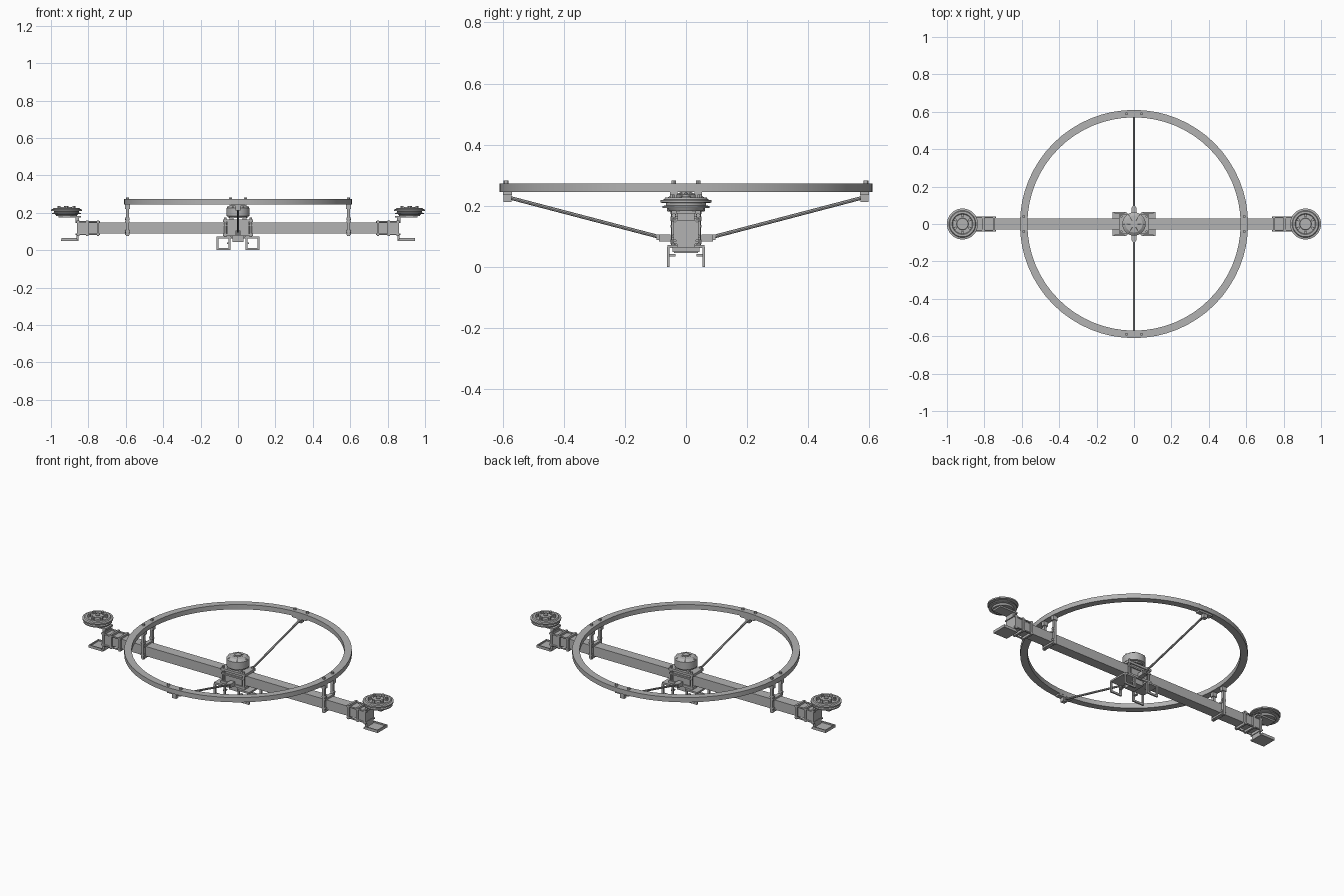
import bpy, bmesh, math
from mathutils import Vector, Matrix

cube = bpy.data.objects.get("Cube")
if cube:
    bpy.data.objects.remove(cube, do_unlink=True)

grey = bpy.data.materials.new("plain grey")
grey.use_nodes = True
grey.diffuse_color = (0.45, 0.45, 0.45, 1)
for node in grey.node_tree.nodes:
    if node.type == 'BSDF_PRINCIPLED':
        node.inputs["Base Color"].default_value = (0.45, 0.45, 0.45, 1)
        node.inputs["Roughness"].default_value = 0.6

parts = []
SIDES = (-1, 1)


def finish(name, bm):
    bmesh.ops.recalc_face_normals(bm, faces=bm.faces)
    me = bpy.data.meshes.new(name)
    bm.to_mesh(me)
    bm.free()
    me.materials.append(grey)
    ob = bpy.data.objects.new(name, me)
    bpy.context.collection.objects.link(ob)
    parts.append(ob)
    return ob


def box(name, x, y, z):
    """Box from a (low, high) range on each axis."""
    bm = bmesh.new()
    size = [abs(r[1] - r[0]) for r in (x, y, z)]
    mid = [(r[0] + r[1]) / 2 for r in (x, y, z)]
    bmesh.ops.create_cube(bm, size=1, matrix=Matrix.Translation(mid) @ Matrix.Diagonal((*size, 1)))
    return finish(name, bm)


def span(s, a, b):
    return (s * a, s * b)


def rod(name, a, b, radius, sides=12):
    a, b = Vector(a), Vector(b)
    turn = (b - a).to_track_quat('Z', 'Y').to_matrix().to_4x4()
    bm = bmesh.new()
    bmesh.ops.create_cone(bm, cap_ends=True, segments=sides, radius1=radius, radius2=radius,
                          depth=(b - a).length, matrix=Matrix.Translation((a + b) / 2) @ turn)
    return finish(name, bm)


def lathe(name, profile, centre=(0, 0, 0), steps=48, closed=False):
    bm = bmesh.new()
    vs = [bm.verts.new((r, 0, z)) for r, z in profile]
    es = [bm.edges.new(p) for p in zip(vs, vs[1:])]
    if closed:
        es.append(bm.edges.new((vs[-1], vs[0])))
    bmesh.ops.spin(bm, geom=vs + es, cent=(0, 0, 0), axis=(0, 0, 1), angle=math.tau, steps=steps)
    bmesh.ops.remove_doubles(bm, verts=bm.verts, dist=1e-5)
    bmesh.ops.translate(bm, verts=bm.verts, vec=centre)
    return finish(name, bm)


# Main beam and guard ring
box("main_beam", (-0.85, 0.85), (-0.03, 0.03), (0.09, 0.147))
lathe("guard_ring", [(0.57, 0.245), (0.61, 0.245), (0.61, 0.273), (0.57, 0.273)], steps=64, closed=True)

# Ring posts clamped on the beam
for s in SIDES:
    for t in SIDES:
        y = t * 0.04
        box("ring_post", span(s, 0.584, 0.598), (y - 0.008, y + 0.008), (0.075, 0.245))
        box("post_foot", span(s, 0.577, 0.605), (y - 0.012, y + 0.012), (0.22, 0.245))
        rod("ring_bolt", (s * 0.59, y, 0.27), (s * 0.59, y, 0.283), 0.008)
        for z in (0.1, 0.168):
            rod("post_bolt", (s * 0.58, y, z), (s * 0.605, y, z), 0.007)
    for z in (0.08, 0.148):
        box("post_clamp_bar", span(s, 0.58, 0.603), (-0.046, 0.046), (z, z + 0.01))

# Diagonal struts with their end brackets
for t in SIDES:
    rod("strut", (0, t * 0.07, 0.093), (0, t * 0.585, 0.228), 0.006, 8)
    box("strut_outer_bracket", (-0.045, 0.045), span(t, 0.57, 0.6), (0.235, 0.246))
    box("strut_outer_lug", (-0.013, 0.013), span(t, 0.572, 0.597), (0.212, 0.236))
    box("strut_inner_bracket", (-0.014, 0.014), span(t, 0.05, 0.088), (0.082, 0.106))
    box("strut_inner_sleeve", (-0.009, 0.009), span(t, 0.085, 0.097), (0.087, 0.106))
    for s in SIDES:
        rod("ring_bolt", (s * 0.04, t * 0.59, 0.27), (s * 0.04, t * 0.59, 0.283), 0.008)

# Centre clamp around the beam
for z in (0.075, 0.15):
    box("centre_plate", (-0.08, 0.08), (-0.05, 0.05), (z, z + 0.014))
for t in SIDES:
    box("centre_cheek", (-0.055, 0.055), span(t, 0.031, 0.043), (0.088, 0.151))
    box("centre_rail", (-0.075, 0.075), span(t, 0.04, 0.05), (0.128, 0.137))
    for s in SIDES:
        rod("centre_bolt", (s * 0.068, t * 0.042, 0.068), (s * 0.068, t * 0.042, 0.175), 0.007)
        box("motor_standoff", span(s, 0.025, 0.045), span(t, 0.02, 0.038), (0.163, 0.178))
box("centre_battery", (-0.03, 0.03), (-0.04, 0.04), (0.045, 0.076))

# Centre motor with a ribbed bell
lathe("centre_motor", [(0, 0.172), (0.05, 0.172), (0.05, 0.18), (0.062, 0.182), (0.062, 0.225),
                       (0.045, 0.237), (0.018, 0.239), (0.018, 0.246), (0, 0.246)])
for i in range(6):
    a = i * math.tau / 6
    c, d = math.cos(a), math.sin(a)
    rod("motor_bell_rib", (c * 0.015, d * 0.015, 0.24), (c * 0.058, d * 0.058, 0.228), 0.005, 6)

# Landing feet, four open frames under a pair of plates
for s in SIDES:
    box("foot_plate", span(s, 0.035, 0.115), (-0.06, 0.06), (0.062, 0.072))
    for t in SIDES:
        y = span(t, 0.054, 0.063)
        box("foot_outer_leg", span(s, 0.104, 0.115), y, (0, 0.064))
        box("foot_inner_leg", span(s, 0.04, 0.051), y, (0, 0.064))
        box("foot_bottom_bar", span(s, 0.04, 0.115), y, (0, 0.011))
        box("foot_tab", span(s, 0.045, 0.058), span(t, 0.035, 0.056), (0.034, 0.041))
box("foot_bridge", (-0.04, 0.04), (-0.025, 0.025), (0.062, 0.076))

# Beam end assemblies
for s in SIDES:
    for x in (0.742, 0.8, 0.85):
        for t in SIDES:
            box("end_flange_side", span(s, x, x + 0.012), span(t, 0.03, 0.041), (0.077, 0.158))
        for z in (0.077, 0.146):
            box("end_flange_bar", span(s, x, x + 0.012), (-0.041, 0.041), (z, z + 0.013))
    for t in SIDES:
        box("end_cheek", span(s, 0.80, 0.862), span(t, 0.03, 0.036), (0.085, 0.152))
        for z in (0.085, 0.15):
            rod("end_clamp_rod", (s * 0.738, t * 0.036, z), (s * 0.868, t * 0.036, z), 0.005, 8)
    box("end_cap_plate", span(s, 0.848, 0.862), (-0.04, 0.04), (0.075, 0.16))

    # Motor arm and the tray beneath
    box("motor_riser", span(s, 0.85, 0.868), (-0.028, 0.028), (0.15, 0.184))
    box("motor_arm", span(s, 0.84, 0.96), (-0.032, 0.032), (0.174, 0.184))
    box("tray_hanger", span(s, 0.852, 0.864), (-0.03, 0.03), (0.05, 0.09))
    box("tray", span(s, 0.852, 0.945), (-0.045, 0.045), (0.049, 0.057))
    for t in SIDES:
        box("tray_side_rim", span(s, 0.86, 0.945), span(t, 0.039, 0.045), (0.056, 0.065))
    box("tray_end_rim", span(s, 0.939, 0.945), (-0.045, 0.045), (0.056, 0.065))

    # End motor: two flanges, groove and a bolted top
    lathe("end_motor", [(0, 0.183), (0.055, 0.183), (0.06, 0.192), (0.077, 0.193), (0.077, 0.199),
                        (0.066, 0.201), (0.066, 0.208), (0.083, 0.21), (0.083, 0.218), (0.072, 0.22),
                        (0.068, 0.226), (0.056, 0.226), (0.052, 0.221), (0.032, 0.221),
                        (0.03, 0.23), (0.012, 0.23), (0.012, 0.237), (0, 0.237)], (s * 0.917, 0, 0))
    for i in range(6):
        a = (i + 0.5) * math.tau / 6
        x, y = s * 0.917 + 0.045 * math.cos(a), 0.045 * math.sin(a)
        rod("end_motor_bolt", (x, y, 0.219), (x, y, 0.237), 0.008)

# Soft shading on round parts, sharp corners kept
bpy.ops.object.select_all(action='DESELECT')
for ob in parts:
    ob.select_set(True)
bpy.context.view_layer.objects.active = parts[0]
bpy.ops.object.shade_smooth_by_angle()
